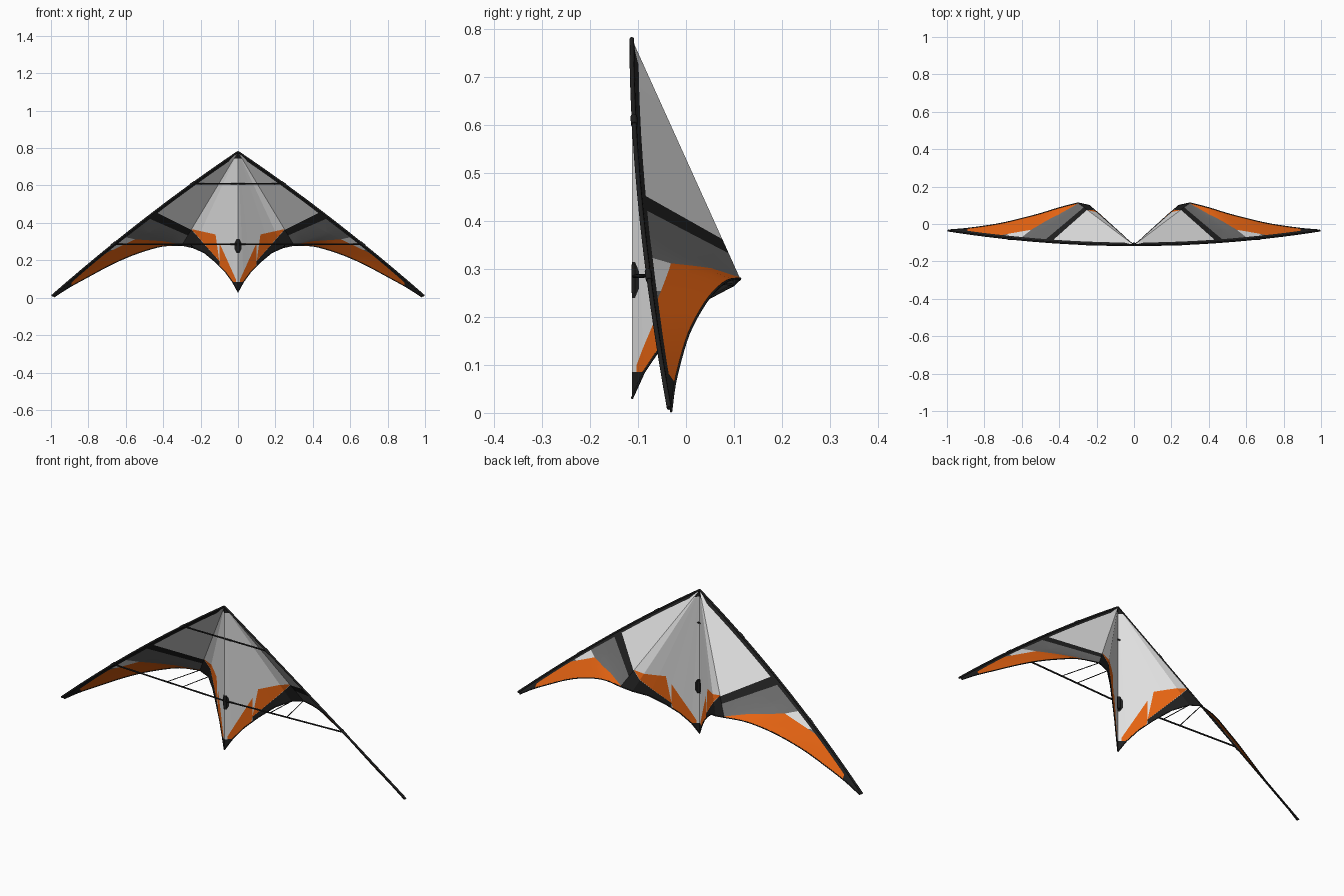
import bpy, bmesh
from mathutils import Vector

if "Cube" in bpy.data.objects:
    bpy.data.objects.remove(bpy.data.objects["Cube"])


def material(name, rgb):
    m = bpy.data.materials.new(name)
    m.diffuse_color = (*rgb, 1)
    m.use_nodes = True
    m.node_tree.nodes["Principled BSDF"].inputs["Base Color"].default_value = m.diffuse_color
    return m


MATS = [material("light grey cloth", (0.74, 0.74, 0.74)),
        material("dark grey cloth", (0.15, 0.15, 0.15)),
        material("black", (0.014, 0.014, 0.014)),
        material("orange cloth", (0.78, 0.125, 0.006))]
LIGHT, DARK, BLACK, ORANGE = range(4)

NOSE = Vector((0, -0.113, 0.78))
# trailing edge, spine to ridge and ridge to wing tip
INNER = [Vector(p) for p in [(0, -.113, .03), (.03, -.088, .085), (.07, -.051, .14),
                             (.12, -.006, .19), (.18, .049, .24), (.24, .10, .267), (.30, .113, .28)]]
OUTER = [Vector(p) for p in [(.30, .113, .28), (.40, .087, .276), (.50, .056, .25), (.60, .03, .213),
                             (.70, .006, .166), (.80, -.011, .112), (.90, -.024, .057), (.984, -.031, .003)]]


def leading(x):
    """Bowed leading edge, nose (0) to tip (1)."""
    return Vector((.995 * x, -.113 + .078 * x * x, .78 - .77 * x + .1 * x * (1 - x)))


def sample(pts, t):
    """Smooth point on a path, t from 0 to 1."""
    f = t * (len(pts) - 1)
    i = min(int(f), len(pts) - 2)
    f -= i
    p1, p2 = pts[i], pts[i + 1]
    p0 = pts[i - 1] if i else p1 * 2 - p2
    p3 = pts[i + 2] if i + 2 < len(pts) else p2 * 2 - p1
    return (p1 * 2 + (p2 - p0) * f + (p0 * 2 - p1 * 5 + p2 * 4 - p3) * f * f
            + (p1 * 3 - p0 - p2 * 3 + p3) * f ** 3) * .5


def paint(bm, poly, mat):
    """Cut a convex counter-clockwise (x, z) outline into the sheet and colour it."""
    faces = list(bm.faces)
    for (ax, az), (bx, bz) in zip(poly, poly[1:] + poly[:1]):
        n = Vector((bz - az, 0, ax - bx)).normalized()
        co = Vector((ax, 0, az))
        geom = set(faces)
        for f in faces:
            geom.update(f.edges)
            geom.update(f.verts)
        res = bmesh.ops.bisect_plane(bm, geom=list(geom), dist=1e-6, plane_co=co, plane_no=n)
        faces = [f for f in res["geom"] if isinstance(f, bmesh.types.BMFace)
                 and (f.calc_center_median() - co).dot(n) < 0]
        if not faces:
            return
    for f in faces:
        f.material_index = mat


def sheet(name, rows, paints=(), base=LIGHT, smooth=False):
    """Mirrored cloth sheet from rows of points, with painted outlines."""
    bm = bmesh.new()
    grid = [[bm.verts.new(p) for p in r] for r in rows]
    for a, b in zip(grid, grid[1:]):
        for i in range(len(a) - 1):
            bm.faces.new((a[i], a[i + 1], b[i + 1], b[i]))
    bmesh.ops.remove_doubles(bm, verts=bm.verts, dist=1e-5)
    for f in bm.faces:
        f.material_index = base
    for poly, mat in paints:
        paint(bm, poly, mat)
    for f in bm.faces:
        f.smooth = smooth
    me = bpy.data.meshes.new(name)
    bm.to_mesh(me)
    bm.free()
    for m in MATS:
        me.materials.append(m)
    ob = bpy.data.objects.new(name, me)
    bpy.context.collection.objects.link(ob)
    mod = ob.modifiers.new("mirror", 'MIRROR')
    mod.merge_threshold = 1e-4
    return ob


def rods(name, paths, radius):
    """Round black rods, built on both sides."""
    cu = bpy.data.curves.new(name, 'CURVE')
    cu.dimensions = '3D'
    cu.bevel_depth = radius
    cu.bevel_resolution = 2
    cu.use_fill_caps = True
    for path in paths:
        for side in (1, -1):
            sp = cu.splines.new('POLY')
            sp.points.add(len(path) - 1)
            for q, p in zip(sp.points, path):
                q.co = (p[0] * side, p[1], p[2], 1)
    cu.materials.append(MATS[BLACK])
    bpy.context.collection.objects.link(bpy.data.objects.new(name, cu))


# centre panel: flat-faced fan from the nose to the inner trailing edge
sheet("center_panel", [[NOSE.lerp(p, k / 4) for k in range(5)] for p in INNER], [
    ([(.10, 0), (.5, 0), (.5, .365), (.25, .365), (.10, .195)], BLACK),
    ([(.012, .1), (.012, 0), (.10, 0), (.10, .195), (.12, .338)], ORANGE),
    ([(.10, .195), (.25, .367), (.12, .338)], ORANGE),
    ([(-.1, -.1), (.3, -.1), (.3, .085), (-.1, .085)], BLACK),
    ([(-.1, .745), (.3, .745), (.3, .9), (-.1, .9)], BLACK),
    ([(-.01, .24), (.008, .24), (.018, .26), (.018, .295), (.008, .315), (-.01, .315)], BLACK),
])

# wing: ruled from the ridge and outer trailing edge to the leading edge
pairs = [(NOSE.lerp(INNER[-1], k / 8), leading(.55 * k / 8)) for k in range(9)]
pairs += [(sample(OUTER, k / 21), leading(.55 + .45 * k / 21)) for k in range(1, 22)]
wing, sleeve = [], []
for a, b in pairs:
    length = (b - a).length
    c = b.lerp(a, min(1, .022 / length)) if length > 1e-6 else a
    wing.append([a.lerp(c, k / 4) for k in range(5)])
    sleeve.append([c, b])

sheet("wing_panels", wing, [
    ([(.2, -.1), (1.1, -.1), (1.1, .787), (.2, .337)], BLACK),
    ([(.2, -.1), (1.1, -.1), (1.1, .697), (.2, .303)], DARK),
    ([(.55, .312), (.66, .255), (.9, .25), (.9, .392)], LIGHT),
    ([(.2, -.1), (.55, -.1), (.55, .312), (.40, .302), (.28, .28), (.2, .265)], ORANGE),
    ([(.55, -.1), (1.1, -.1), (1.1, .05), (.55, .312)], ORANGE),
    ([(.89, -.1), (1.1, -.1), (1.1, .3), (.89, .3)], BLACK),
], smooth=True)
sheet("leading_edge_sleeve", sleeve, base=BLACK)

# frame rods
rods("leading_edge_rod", [[leading(k / 20) for k in range(21)]], .005)
rods("trailing_edge_hem", [INNER, [sample(OUTER, k / 21) for k in range(22)]], .0025)
rods("upper_spreader", [[(0, -.109, .61), leading(.245)]], .004)
hub, end = Vector((0, -.109, .285)), leading(.67)
rods("lower_spreader", [[hub, end]], .004)
rods("standoff", [[hub.lerp(end, .38), INNER[5]], [hub.lerp(end, .52), OUTER[0]]], .002)

# centre fitting and spreader end fittings
rods("center_fitting", [[(0, -.106, .25), (0, -.106, .31)]], .008)
rods("spreader_end_fitting", [[leading(x - .012), leading(x + .012)] for x in (.245, .67)], .007)
